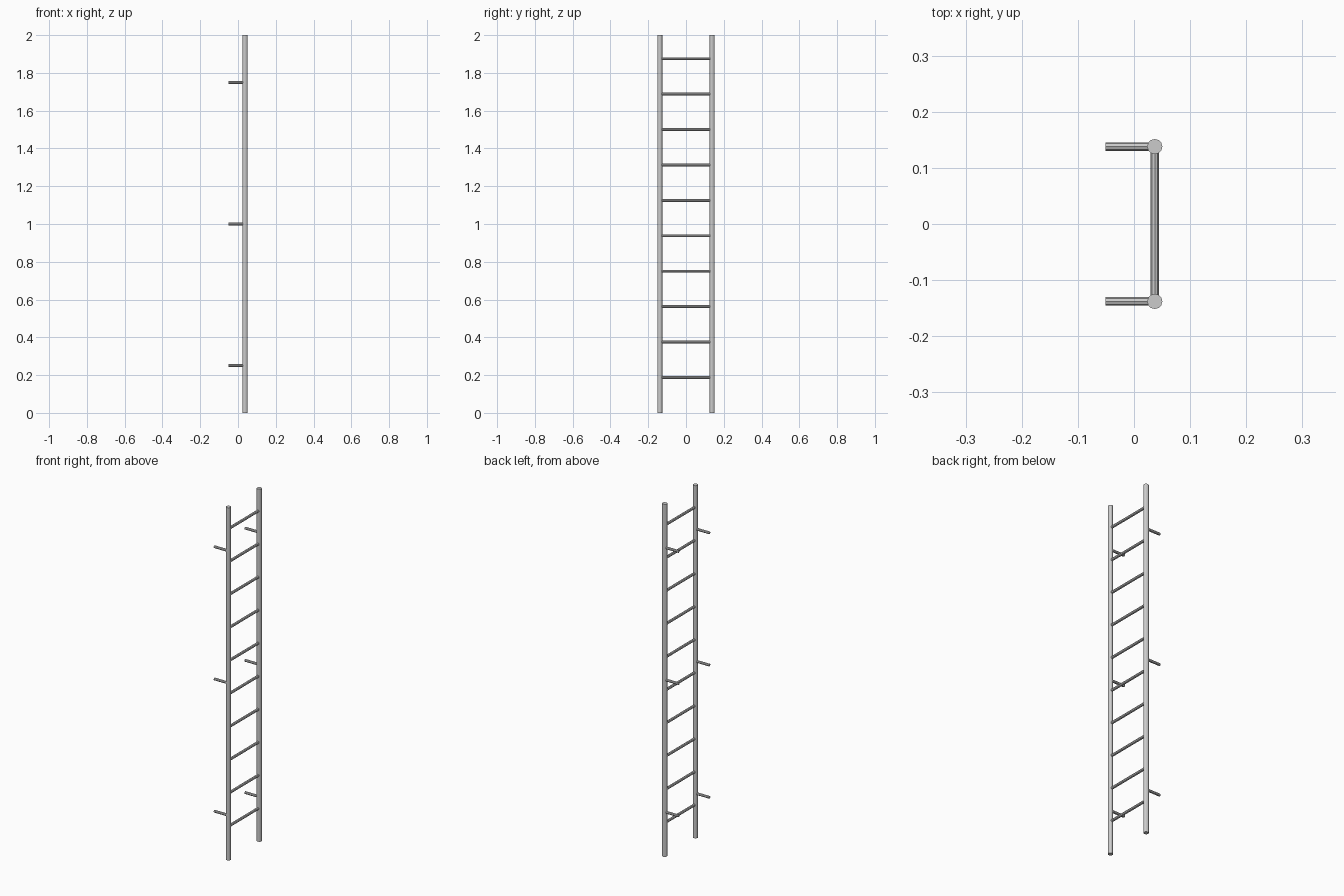
import bpy
from math import pi

if "Cube" in bpy.data.objects:
    bpy.data.objects.remove(bpy.data.objects["Cube"])

RAIL_X, RAIL_Y = 0.037, 0.138
RAIL_R, ROD_R = 0.0135, 0.0075
BACK_X = -0.051


def rod(name, sides, radius, length, loc, rot=(0, 0, 0)):
    bpy.ops.mesh.primitive_cylinder_add(
        vertices=sides, radius=radius, depth=length, location=loc, rotation=rot)
    obj = bpy.context.object
    obj.name = name
    return obj


# upright rails, with three wall standoffs each
for side, y in (("left", -RAIL_Y), ("right", RAIL_Y)):
    rod(f"{side}_rail", 12, RAIL_R, 2.0, (RAIL_X, y, 1.0))
    for i, z in enumerate((0.25, 1.0, 1.75)):
        rod(f"{side}_standoff_{i + 1}", 8, ROD_R, RAIL_X - BACK_X,
            ((RAIL_X + BACK_X) / 2, y, z), (0, pi / 2, 0))

# rungs ending inside the rails
for i in range(1, 11):
    rod(f"rung_{i}", 8, ROD_R, 2 * RAIL_Y, (RAIL_X, 0, 0.1875 * i), (pi / 2, 0, 0))
